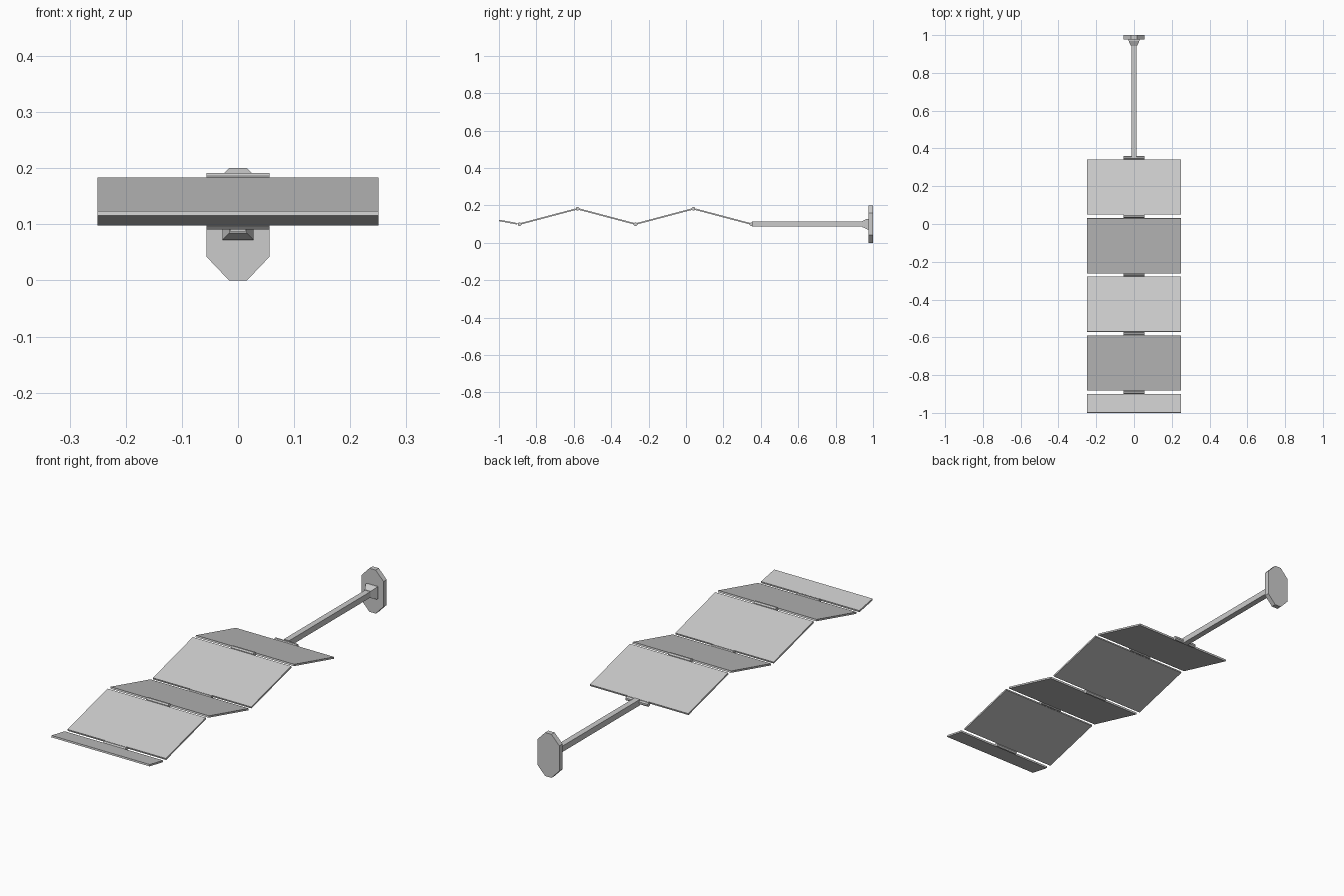
import bpy, bmesh, math
from mathutils import Matrix, Vector

old = bpy.data.objects.get("Cube")
if old:
    bpy.data.objects.remove(old, do_unlink=True)

grey = bpy.data.materials.new("light_grey")
grey.use_nodes = True
colour = (0.6, 0.6, 0.6, 1)
grey.diffuse_color = colour
grey.node_tree.nodes["Principled BSDF"].inputs["Base Color"].default_value = colour


def finish(name, bm):
    bmesh.ops.recalc_face_normals(bm, faces=bm.faces)
    mesh = bpy.data.meshes.new(name)
    bm.to_mesh(mesh)
    bm.free()
    mesh.materials.append(grey)
    obj = bpy.data.objects.new(name, mesh)
    bpy.context.collection.objects.link(obj)
    return obj


def loft(name, rings):
    """Join matching rings of points and cap both ends."""
    bm = bmesh.new()
    loops = [[bm.verts.new(p) for p in ring] for ring in rings]
    n = len(loops[0])
    for a, b in zip(loops, loops[1:]):
        for i in range(n):
            j = (i + 1) % n
            bm.faces.new((a[i], a[j], b[j], b[i]))
    bm.faces.new(loops[0])
    bm.faces.new(loops[-1])
    return finish(name, bm)


def square(half, y, z=0.1):
    return [(sx * half, y, z + sz * half)
            for sx, sz in ((-1, -1), (1, -1), (1, 1), (-1, 1))]


def panel(name, start, end):
    """Thin plate lying along the line from start to end, both (y, z)."""
    a, b = Vector((0, *start)), Vector((0, *end))
    run = b - a
    tilt = Matrix.Rotation(math.atan2(run.z, run.y), 4, 'X')
    size = Matrix.Diagonal((0.5, run.length, 0.008, 1))
    bm = bmesh.new()
    bmesh.ops.create_cube(bm, size=1, matrix=Matrix.Translation((a + b) / 2) @ tilt @ size)
    finish(name, bm)


def hinge(name, y, z):
    bm = bmesh.new()
    turn = Matrix.Rotation(math.pi / 2, 4, 'Y') @ Matrix.Rotation(math.pi / 8, 4, 'Z')
    bmesh.ops.create_cone(bm, cap_ends=True, segments=8, radius1=0.0102, radius2=0.0102,
                          depth=0.112, matrix=Matrix.Translation((0, y, z)) @ turn)
    finish(name, bm)


# Folded panels with a hinge at each fold
LOW, HIGH, GAP = 0.1, 0.182, 0.01
folds = [(0.35 - 0.31 * i, HIGH if i % 2 else LOW) for i in range(5)]
for i, fold in enumerate(folds):
    hinge(f"hinge_{i + 1}", *fold)
for i, (back, front) in enumerate(zip(folds, folds[1:])):
    a, b = Vector(front), Vector(back)
    trim = (b - a) * GAP / (b.x - a.x)
    panel(f"panel_{i + 1}", a + trim, b - trim)
panel("end_panel", (-0.999, 0.1195), (-0.902, 0.1015))

# Square mast and its flared collar
loft("mast", [square(0.0135, 0.352), square(0.0135, 0.95)])
loft("mast_collar", [square(0.0155, 0.942), square(0.028, 0.968), square(0.028, 0.98)])

# Mounting plate with cut corners
outline = [(0.016, 0.1), (0.056, 0.058), (0.056, -0.058), (0.016, -0.1)]
outline += [(-x, z) for x, z in reversed(outline)]
loft("mounting_plate", [[(x, y, 0.1 + z) for x, z in outline] for y in (0.977, 1.0)])
